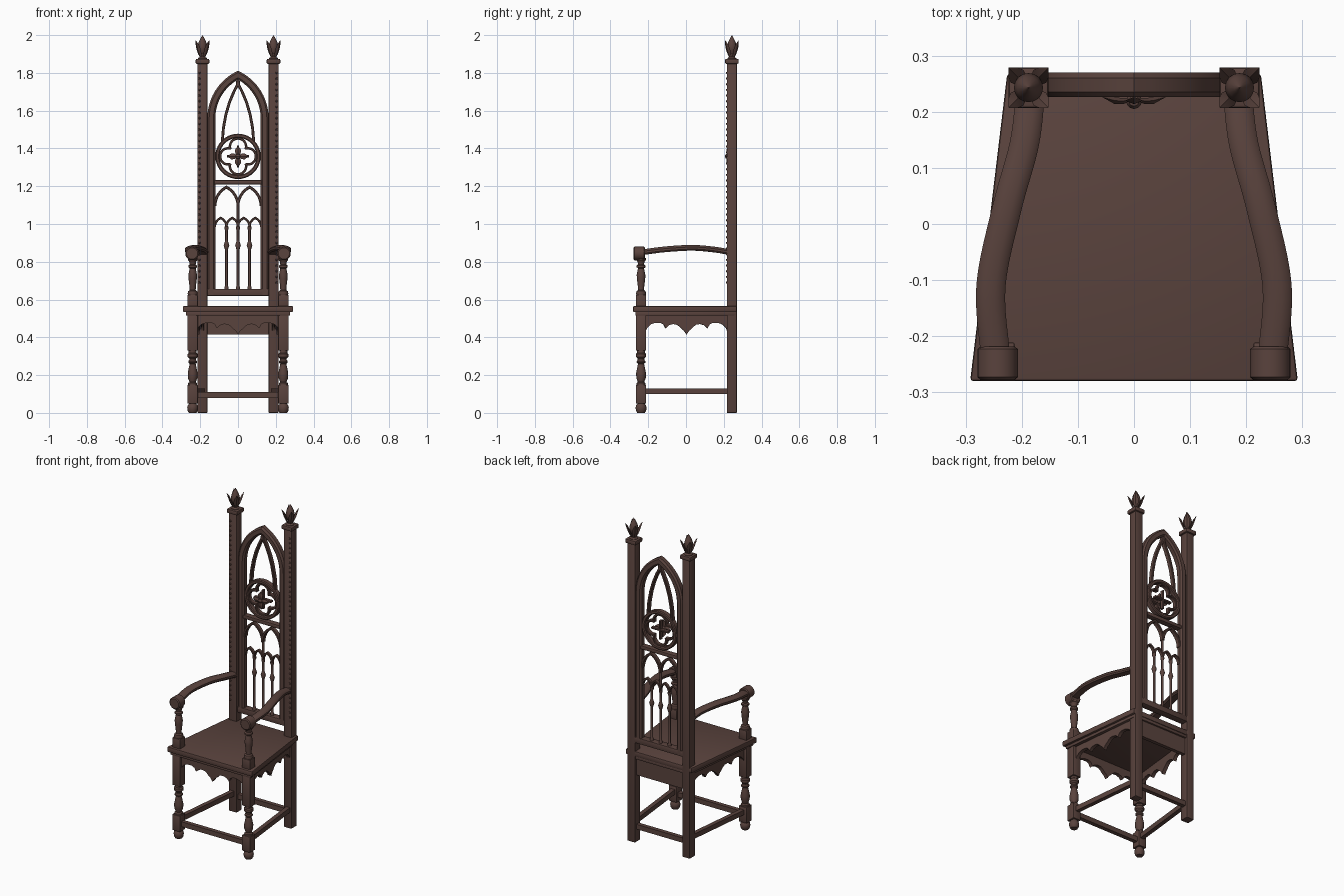
import bpy, bmesh, math
from mathutils import Vector, Matrix

if "Cube" in bpy.data.objects:
    bpy.data.objects.remove(bpy.data.objects["Cube"])

wood = bpy.data.materials.new("dark brown wood")
wood.diffuse_color = (0.102, 0.056, 0.047, 1)
wood.use_nodes = True
wood.node_tree.nodes["Principled BSDF"].inputs["Base Color"].default_value = wood.diffuse_color


def make(name, verts, faces, bevel=0, angle=35):
    bm = bmesh.new()
    vs = [bm.verts.new(v) for v in verts]
    for f in faces:
        bm.faces.new([vs[i] for i in f])
    bmesh.ops.remove_doubles(bm, verts=bm.verts, dist=1e-5)
    bmesh.ops.recalc_face_normals(bm, faces=bm.faces)
    if bevel:
        bmesh.ops.bevel(bm, geom=bm.edges[:], offset=bevel, segments=2, profile=0.5, affect='EDGES')
    me = bpy.data.meshes.new(name)
    bm.to_mesh(me)
    bm.free()
    me.materials.append(wood)
    me.polygons.foreach_set("use_smooth", [True] * len(me.polygons))
    me.set_sharp_from_angle(angle=math.radians(angle))
    ob = bpy.data.objects.new(name, me)
    bpy.context.collection.objects.link(ob)
    return ob


def rings(n, m, closed=False):
    """faces joining n rings of m points"""
    f = [(i * m + j, i * m + (j + 1) % m, (i + 1) % n * m + (j + 1) % m, (i + 1) % n * m + j)
         for i in range(n if closed else n - 1) for j in range(m)]
    return f if closed else f + [tuple(range(m)), tuple(range((n - 1) * m, n * m))]


def prism(name, outline, z0, z1, bevel=0):
    v = [(x, y, z) for z in (z0, z1) for x, y in outline]
    return make(name, v, rings(2, len(outline)), bevel)


def box(name, x, y, z0, z1, hx, hy, bevel=0.003):
    return prism(name, [(x - hx, y - hy), (x + hx, y - hy), (x + hx, y + hy), (x - hx, y + hy)], z0, z1, bevel)


def lathe(name, prof, loc, segs=20, rot=None):
    rot = rot or Matrix.Identity(3)
    v = [Vector(loc) + rot @ Vector((max(r, 1e-4) * math.cos(a), max(r, 1e-4) * math.sin(a), z))
         for r, z in prof for a in [2 * math.pi * k / segs for k in range(segs)]]
    return make(name, v, rings(len(prof), segs))


def board(name, p0, p1, prof, thick):
    """upright board from p0 to p1, outline given as (fraction, z)"""
    p0, p1 = Vector(p0), Vector(p1)
    d = p1 - p0
    n = Vector((-d.y, d.x)).normalized() * thick / 2
    v = []
    for s in (-1, 1):
        for u, z in prof:
            q = p0 + d * u + n * s
            v.append((q.x, q.y, z))
    return make(name, v, rings(2, len(prof)))


def sweep(name, pts, section, ref, scales=None, closed=False):
    pts, ref, n, v = [Vector(p) for p in pts], Vector(ref), len(pts), []
    for i, p in enumerate(pts):
        a = pts[i - 1] if i or closed else None
        b = pts[(i + 1) % n] if i < n - 1 or closed else None
        t0 = (p - a).normalized() if a else (b - p).normalized()
        t1 = (b - p).normalized() if b else t0
        t = (t0 + t1).normalized()
        side = t.cross(ref).normalized() / max(0.5, t.dot(t1))
        k = scales[i] if scales else 1
        v += [p + side * (x * k) + ref * (y * k) for x, y in section]
    return make(name, v, rings(n, len(section), closed))


def moulding(w, d):
    """chamfered bar section, half width w and half depth d"""
    c = w * 0.45
    return [(-w, -d + c), (-w + c, -d), (w - c, -d), (w, -d + c), (w, d - c), (w - c, d), (-w + c, d), (-w, d - c)]


def pointed(x0, x1, z0, h, n=9):
    """pointed arch, springing at z0"""
    s, cx = (x1 - x0) / 2, (x0 + x1) / 2
    R = (s * s + h * h) / (2 * s)
    top = math.asin(h / R) if h < s else math.pi - math.asin(h / R) if R < s else math.asin(min(1, h / R))
    left = [(-s + R - R * math.cos(top * k / n), R * math.sin(top * k / n)) for k in range(n + 1)]
    return [(cx + x, z0 + z) for x, z in left] + [(cx - x, z0 + z) for x, z in left[-2::-1]]


BY = 0.248  # depth of the back panel


def tracery(name, pts, w, d, closed=False):
    return sweep(name, [(x, BY, z) for x, z in pts], moulding(w, d), (0, 1, 0), closed=closed)


def arc(cx, cz, r, a0, a1, n):
    return [(cx + r * math.cos(math.radians(a0 + (a1 - a0) * k / n)),
             cz + r * math.sin(math.radians(a0 + (a1 - a0) * k / n))) for k in range(n + 1)]


# seat: two stacked tapered slabs
prism("seat", [(-.292, -.28), (.292, -.28), (.226, .268), (-.226, .268)], .533, .566, .006)
prism("seat_moulding", [(-.276, -.268), (.276, -.268), (.214, .264), (-.214, .264)], .516, .536, .003)

# scalloped aprons
half = [(0, .43), (.02, .45), (.06, .468), (.12, .477), (.18, .477), (.22, .468), (.245, .448), (.28, .463),
        (.33, .47), (.38, .468), (.42, .455), (.44, .445), (.47, .435), (.5, .415)]
scallop = half + [(1 - u, z) for u, z in half[-2::-1]] + [(1, .525), (0, .525)]


def rail(z0, z1):
    return [(0, z0), (1, z0), (1, z1), (0, z1)]


board("front_apron", (-.22, -.24), (.22, -.24), scallop, .022)
board("back_apron", (-.17, .243), (.17, .243), rail(.415, .525), .022)
board("front_stretcher", (-.22, -.238), (.22, -.238), rail(.08, .11), .026)
board("back_stretcher", (-.17, .243), (.17, .243), rail(.08, .11), .026)

leg_turning = [(0, .335), (.021, .335), (.021, .318), (.027, .312), (.027, .297), (.018, .288), (.018, .28),
               (.023, .273), (.023, .266), (.016, .26), (.02, .24), (.026, .21), (.025, .185), (.017, .163),
               (.024, .157), (.024, .145), (0, .145)]
foot = [(0, .055), (.018, .055), (.02, .047), (.026, .04), (.029, .027), (.027, .012), (.02, 0), (0, 0)]
arm_turning = [(0, .62), (.024, .62), (.027, .632), (.024, .644), (.016, .65), (.017, .67), (.022, .71),
               (.023, .73), (.018, .755), (.016, .765), (.023, .771), (.023, .78), (.016, .786), (.018, .8),
               (.026, .81), (.026, .82), (0, .82)]
scroll = [(0, -.03), (.03, -.03), (.036, -.025), (.036, .025), (.03, .03), (0, .03)]
finial = [(0, 1.87), (.024, 1.87), (.024, 1.877), (.014, 1.885), (.012, 1.9), (.02, 1.915), (.026, 1.937),
          (.02, 1.962), (.009, 1.985), (0, 2.0)]
bead = [(0, -.006), (.0045, -.004), (.006, 0), (.0045, .004), (0, .006)]

for s, side in ((-1, "left"), (1, "right")):
    fx, fy, bx, by = s * .24, -.238, s * .188, .243
    # front leg
    box(side + "_front_leg_block", fx, fy, .33, .525, .027, .027)
    lathe(side + "_front_leg_turning", leg_turning, (fx, fy, 0))
    box(side + "_front_leg_base", fx, fy, .05, .148, .027, .027)
    lathe(side + "_front_foot", foot, (fx, fy, 0))
    # side rails
    board(side + "_apron", (s * .238, -.215), (s * .192, .22), scallop, .022)
    board(side + "_stretcher", (s * .238, -.22), (s * .19, .225), rail(.1, .13), .026)
    # armrest
    box(side + "_arm_post_block", fx, fy, .56, .624, .027, .027)
    lathe(side + "_arm_post", arm_turning, (fx, fy, 0))
    lathe(side + "_arm_scroll", scroll, (s * .243, -.248, .844), 24, Matrix.Rotation(math.pi / 2, 3, 'X'))
    keys = [Vector(p) for p in ((.243, -.3, .842), (.247, -.235, .85), (.255, -.11, .866), (.226, .03, .874),
                                (.196, .14, .866), (.186, .222, .853), (.186, .27, .845))]
    path = []
    for i in range(1, 5):  # smooth path through the key points
        a, b, c, d = keys[i - 1:i + 3]
        for k in range(6 if i < 4 else 7):
            t = k / 6
            path.append(.5 * (2 * b + (c - a) * t + (2 * a - 5 * b + 4 * c - d) * t * t
                              + (3 * b - a - 3 * c + d) * t ** 3))
    sec = [(-.026, -.007), (-.02, -.015), (.02, -.015), (.026, -.007), (.026, .004), (.02, .011),
           (.008, .015), (-.008, .015), (-.02, .011), (-.026, .004)]
    sweep(side + "_armrest", [(s * p.x, p.y, p.z) for p in path], sec, (0, 0, 1))
    # back post with cap and leafy finial
    box(side + "_back_post", bx, by, 0, 1.85, .026, .026)
    box(side + "_post_cap", bx, by, 1.848, 1.874, .036, .036, .006)
    lathe(side + "_finial", finial, (bx, by, 0), 16)
    for q in range(4):
        a = math.radians(45 + 90 * q)
        leaf = [(.01, 1.88), (.02, 1.9), (.029, 1.925), (.039, 1.95), (.05, 1.972)]
        sweep(side + "_finial_leaf", [(bx + r * math.cos(a), by + r * math.sin(a), z) for r, z in leaf],
              [(-.007, 0), (0, .016), (.007, 0), (0, -.016)], (-math.sin(a), math.cos(a), 0),
              [.5, .8, 1, .75, .05])
    # bead trim along the post front
    for k in range(38):
        lathe(side + "_bead", bead, (s * .204, .217, .69 + .03 * k), 8)

# back frame: stiles and pointed arch in one sweep, with cross rails
tracery("back_frame", [(-.141, .625)] + pointed(-.141, .141, 1.56, .228, 12) + [(.141, .625)], .021, .022)
box("back_bottom_rail", 0, BY, .62, .656, .165, .022)
box("back_middle_rail", 0, BY, 1.21, 1.232, .13, .018)

# upper lancet ribs
for s in (-1, 1):
    tracery("lancet_rib", [(0, 1.775), (s * .004, 1.735), (s * .022, 1.7), (s * .045, 1.645), (s * .064, 1.58),
                           (s * .077, 1.51), (s * .083, 1.44)], .0075, .014)

# rose window
RZ = 1.358
tracery("rose_ring", arc(0, RZ, .109, 0, 360, 40)[:-1], .011, .018, True)
for q in range(4):
    a = math.radians(90 * q)
    c, s = math.cos(a), math.sin(a)
    tracery("rose_foil", arc(.052 * c, RZ + .052 * s, .043, 90 * q - 108, 90 * q + 108, 16), .0065, .013)
    # flower petals
    sweep("flower_petal", [(r * c, y, RZ + r * s) for r, y in ((.004, .222), (.02, .219), (.035, .22), (.056, .226))],
          [(-.016, 0), (0, -.006), (.016, 0), (0, .006)], (0, 1, 0), [.5, .9, 1, .05])
    tracery("flower_support", [(.0, RZ), (.058 * c, RZ + .058 * s)], .006, .012) if q < 4 else None
lathe("flower_boss", [(0, -.014), (.009, -.011), (.014, 0), (.009, .011), (0, .014)], (0, .219, RZ), 12)

# paired arches, small arcade and slender columns
for k in range(2):
    x = -.122 + .122 * k
    tracery("large_arch", pointed(x, x + .122, 1.095, .1), .0075, .014)
for k in range(4):
    x = -.122 + .061 * k
    tracery("small_arch", pointed(x, x + .061, .985, .047, 6), .006, .011)
for x, top in ((-.061, .99), (0, 1.1), (.061, .99)):
    lathe("back_column", [(0, .65), (.011, .65), (.011, .665), (.007, .675), (.007, .86), (.009, .868), (.015, .887),
                          (.009, .906), (.007, .914), (.007, .965), (.011, .975), (.011, .985), (.007, .99),
                          (.007, top), (0, top)], (x, BY, 0), 12)
